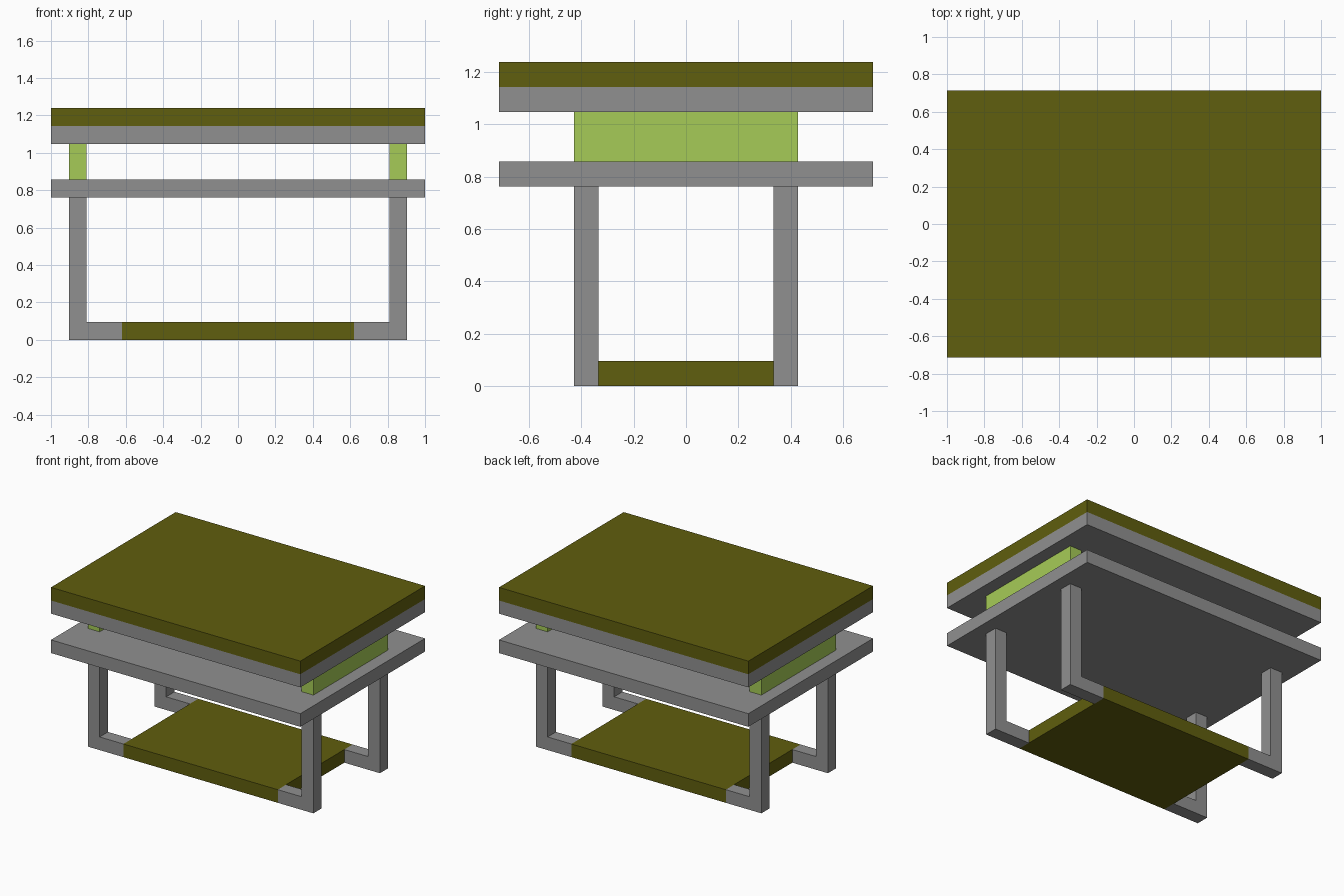
import bpy

if "Cube" in bpy.data.objects:
    bpy.data.objects.remove(bpy.data.objects["Cube"])

U = 2 / 21  # block unit: the table is 21 x 15 x 13 units


def material(name, rgb):
    m = bpy.data.materials.new(name)
    m.diffuse_color = (*rgb, 1)
    m.use_nodes = True
    m.node_tree.nodes["Principled BSDF"].inputs["Base Color"].default_value = m.diffuse_color
    return m


GRAY = material("gray", (0.28, 0.28, 0.28))
OLIVE = material("dark olive", (0.117, 0.112, 0.0044))
GREEN = material("light green", (0.381, 0.597, 0.095))


def box(name, mat, x, y, z):
    """Box from (min, max) ranges given in block units."""
    centre = [(a + b) / 2 * U for a, b in (x, y, z)]
    bpy.ops.mesh.primitive_cube_add(size=1, location=centre)
    ob = bpy.context.object
    ob.name = name
    ob.scale = [abs(b - a) * U for a, b in (x, y, z)]
    bpy.ops.object.transform_apply(location=False, rotation=False, scale=True)
    ob.data.materials.append(mat)


def span(half):
    return (-half, half)


# Two-layer top and the shelf below it
box("table_top", OLIVE, span(10.5), span(7.5), (12, 13))
box("top_underlayer", GRAY, span(10.5), span(7.5), (11, 12))
box("upper_shelf", GRAY, span(10.5), span(7.5), (8, 9))

# Panel between the feet
box("bottom_panel", OLIVE, span(6.5), span(4.5), (0, 1))

for sx, side in ((-1, "left"), (1, "right")):
    # Rails carrying the top
    box(f"{side}_rail", GREEN, (8.5 * sx, 9.5 * sx), span(4.5), (9, 11))
    for sy, end in ((-1, "front"), (1, "back")):
        # Legs and the short feet joining them to the panel
        y = (3.5 * sy, 4.5 * sy)
        box(f"{end}_{side}_leg", GRAY, (8.5 * sx, 9.5 * sx), y, (0, 8))
        box(f"{end}_{side}_foot", GRAY, (6.5 * sx, 8.5 * sx), y, (0, 1))
